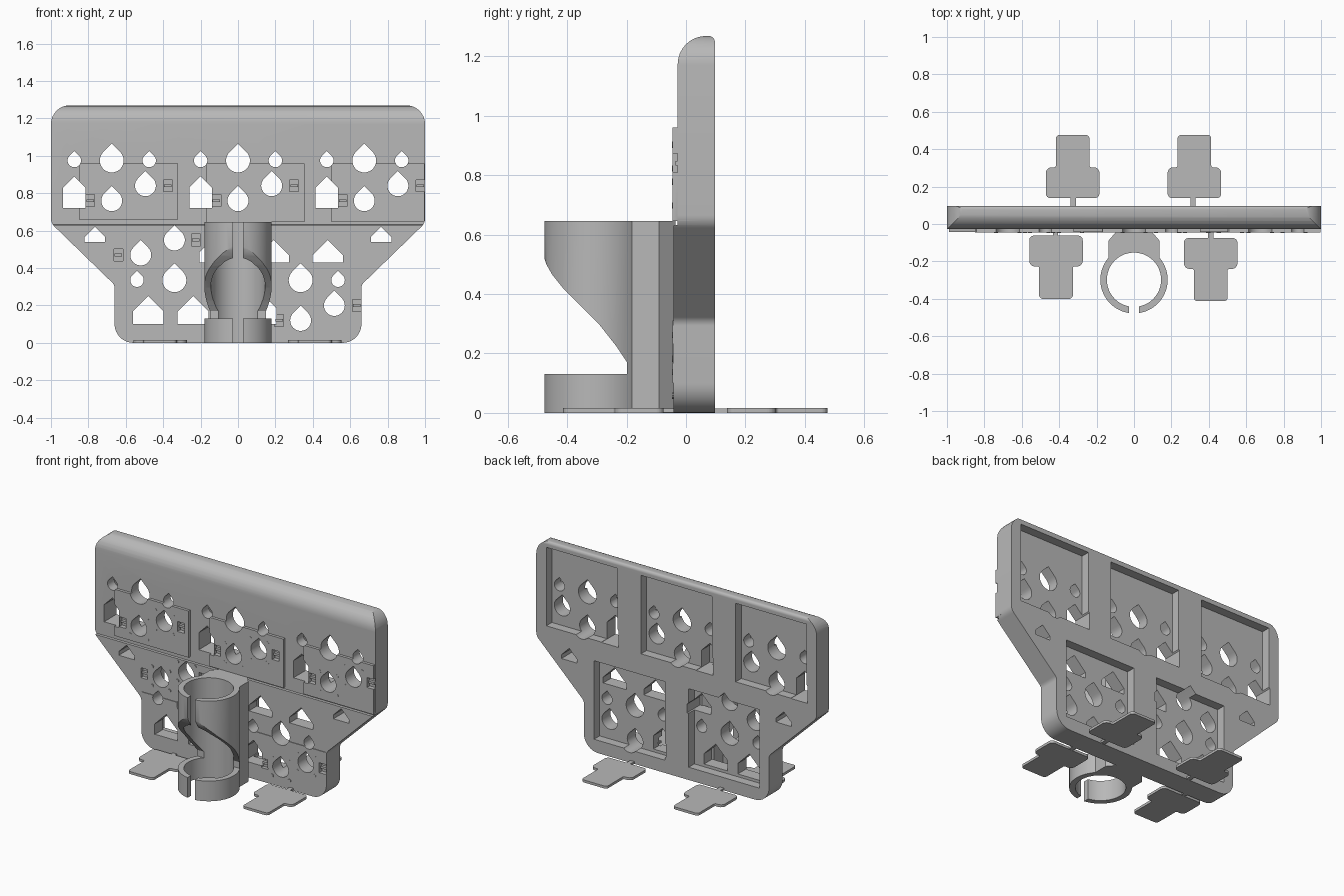
import bpy, bmesh, math
from mathutils import Vector

old = bpy.data.objects.get("Cube")
if old:
    bpy.data.objects.remove(old, do_unlink=True)

gray = bpy.data.materials.new("plain gray")
gray.use_nodes = True
gray.diffuse_color = (0.48, 0.48, 0.48, 1)
gray.node_tree.nodes["Principled BSDF"].inputs["Base Color"].default_value = gray.diffuse_color


# ---- helpers ----
def fillet(points):
    """Closed polygon of (u, v, radius) with rounded corners."""
    out = []
    for i, (u, v, r) in enumerate(points):
        p = Vector((u, v))
        if r == 0:
            out.append(p)
            continue
        a = (Vector(points[i - 1][:2]) - p).normalized()
        b = (Vector(points[(i + 1) % len(points)][:2]) - p).normalized()
        half = a.angle(b) / 2
        t, w = r / math.tan(half), math.sin(half)
        for k in range(9):
            s = k / 8
            c = ((1 - s) ** 2, 2 * w * s * (1 - s), s * s)
            out.append(((p + a * t) * c[0] + p * c[1] + (p + b * t) * c[2]) / sum(c))
    return out


def place(axis, u, v, d):
    return {"x": (d, u, v), "y": (u, d, v), "z": (u, v, d)}[axis]


def prisms(name, axis, items):
    """One object made of straight prisms: (profile, start, end)."""
    bm = bmesh.new()
    for profile, lo, hi in items:
        rows = [[bm.verts.new(place(axis, p[0], p[1], d)) for p in profile] for d in (lo, hi)]
        n = len(profile)
        bm.faces.new(rows[0])
        bm.faces.new(rows[1][::-1])
        for i in range(n):
            j = (i + 1) % n
            bm.faces.new((rows[0][j], rows[0][i], rows[1][i], rows[1][j]))
    bmesh.ops.recalc_face_normals(bm, faces=bm.faces)
    mesh = bpy.data.meshes.new(name)
    bm.to_mesh(mesh)
    bm.free()
    mesh.materials.append(gray)
    obj = bpy.data.objects.new(name, mesh)
    bpy.context.collection.objects.link(obj)
    return obj


def combine(obj, other, operation):
    mod = obj.modifiers.new("combine", "BOOLEAN")
    mod.operation, mod.object, mod.solver = operation, other, "EXACT"
    mod.use_self = True
    bpy.context.view_layer.objects.active = obj
    bpy.ops.object.modifier_apply(modifier=mod.name)
    bpy.data.objects.remove(other, do_unlink=True)


def smooth(obj):
    bpy.ops.object.select_all(action="DESELECT")
    obj.select_set(True)
    bpy.context.view_layer.objects.active = obj
    bpy.ops.object.shade_smooth_by_angle(angle=math.radians(30))


def rect(u0, u1, v0, v1):
    return [(u0, v0), (u1, v0), (u1, v1), (u0, v1)]


def circle(u, v, r, n):
    return [(u + r * math.cos(math.tau * i / n), v + r * math.sin(math.tau * i / n)) for i in range(n)]


def drop(u, v, r):
    """Circle with a pointed roof."""
    arc = [math.radians(135 + 270 * i / 24) for i in range(25)]
    return [(u + r * math.cos(a), v + r * math.sin(a)) for a in arc] + [(u, v + r * 1.414)]


def house(u, v0, v1, w):
    h = w / 2
    return [(u - h, v0), (u + h, v0), (u + h, v1 - h), (u, v1), (u - h, v1 - h)]


# ---- panel: outline, side section, raised plates ----
right_side = [(1, 1.27, 0.1), (1, 0.64, 0.06), (0.66, 0.31, 0.04), (0.66, 0, 0.1)]
left_side = [(-u, v, r) for u, v, r in reversed(right_side)]
panel = prisms("panel", "y", [(fillet(right_side + left_side), -0.2, 0.2)])
section = fillet([(-0.042, -0.1, 0), (-0.042, 0.63, 0), (-0.028, 0.632, 0),
                  (-0.028, 1.268, 0.095), (0.097, 1.268, 0.02), (0.097, -0.1, 0)])
combine(panel, prisms("section", "x", [(section, -1.5, 1.5)]), "INTERSECT")
plates = [(-0.85, -0.32, 0.66, 0.96), (-0.17, 0.355, 0.645, 0.96), (0.5, 0.997, 0.645, 0.96),
          (-0.655, -0.17, 0.1, 0.35), (0.17, 0.655, 0.1, 0.31)]
combine(panel, prisms("plates", "y", [(rect(*p), -0.046, 0.01) for p in plates]), "UNION")

# ---- rear pockets and hole patterns ----
upper = [(x, 0.975) for x in (-0.675, 0, 0.675)]
lower_left, lower_right = (-0.34, 0.335), (0.335, 0.335)
modules = upper + [lower_left, lower_right]
pockets = [(rect(x - 0.253, x + 0.253, z - 0.253, z + 0.253), 0.04, 0.3) for x, z in modules]
combine(panel, prisms("pockets", "y", pockets), "DIFFERENCE")

shapes, studs, notches, bars = [], [], [], []
for x, z in modules:
    side = -1 if (x, z) == lower_left else 1
    shapes += [drop(x, z, 0.064), drop(x - 0.2, z, 0.036), drop(x + 0.2, z, 0.036)]
    for dx, dz in ((0.18, -0.135), (0, -0.215)):
        u, v = x + side * dx, z + side * dz
        shapes.append(drop(u, v, 0.056))
        for a in (-1, 1):
            for b in (-1, 1):
                studs.append(circle(u + a * 0.062, v + b * 0.062, 0.011, 10))
        # clip notch beside each sensor hole
        c = u + side * (0.12 if dx else -0.115)
        notches.append(rect(c - 0.024, c + 0.024, v - 0.032, v + 0.032))
        bars.append(rect(c - 0.02, c + 0.02, v - 0.007, v + 0.007))
shapes += [house(x - 0.2, 0.72, 0.89, 0.12) for x, z in upper]
shapes += [house(x, 0.1, 0.25, 0.165) for x in (-0.48, -0.24)]
shapes += [house(x, 0.43, 0.55, 0.165) for x in (0.48, 0.19)]
shapes += [house(0.14, 0.1, 0.25, 0.13), house(-0.14, 0.43, 0.55, 0.13)]
shapes += [house(x, 0.54, 0.62, 0.11) for x in (-0.765, 0.765)]
combine(panel, prisms("holes", "y", [(s, -0.3, 0.3) for s in shapes]), "DIFFERENCE")
combine(panel, prisms("notches", "y", [(s, -0.3, -0.018) for s in notches]), "DIFFERENCE")
smooth(panel)
prisms("clip_bars", "y", [(s, -0.036, -0.01) for s in bars])
prisms("studs", "y", [(s, -0.047, -0.02) for s in studs])

# ---- tube holder with its mounting block ----
centre = -0.298
tube = prisms("tube_holder", "z", [(circle(0, centre, 0.18, 72), 0, 0.645)])
block = [(-0.09, -0.035), (-0.137, -0.09), (-0.137, -0.22), (0.137, -0.22), (0.137, -0.09), (0.09, -0.035)]
combine(tube, prisms("block", "z", [(block, 0, 0.645)]), "UNION")
combine(tube, prisms("bore", "z", [(circle(0, centre, 0.145, 72), -0.1, 0.8)]), "DIFFERENCE")
opening = [(-0.6, 0.13), (-0.198, 0.13), (-0.198, 0.17), (-0.235, 0.225), (-0.29, 0.295),
           (-0.35, 0.355), (-0.41, 0.415), (-0.45, 0.465), (-0.47, 0.5), (-0.48, 0.53), (-0.6, 0.53)]
combine(tube, prisms("opening", "x", [(opening, -0.5, 0.5)]), "DIFFERENCE")
combine(tube, prisms("slot", "z", [(rect(-0.026, 0.026, -0.6, -0.38), -0.1, 0.8)]), "DIFFERENCE")
smooth(tube)


# ---- flat T-shaped feet, joined to the panel by thin tabs ----
def foot(name, x, y, way, tab):
    half = [(0.143, 0), (0.143, 0.165), (0.09, 0.165), (0.09, 0.338)]
    radii = (0.025, 0.03, 0.01, 0.02)
    pts = [(x + u, y + way * v, r) for (u, v), r in zip(half, radii)]
    pts += [(2 * x - u, v, r) for u, v, r in reversed(pts)]
    strip = rect(tab - 0.014, tab + 0.014, y + way * 0.01, way * 0.035 + (0.04 if way > 0 else 0))
    prisms(name, "z", [(fillet(pts), 0, 0.016), (strip, 0.001, 0.015)])


foot("front_right_foot", -0.417, -0.062, -1, -0.42)
foot("front_left_foot", 0.41, -0.075, -1, 0.41)
foot("back_right_foot", -0.328, 0.138, 1, -0.325)
foot("back_left_foot", 0.323, 0.138, 1, 0.315)
